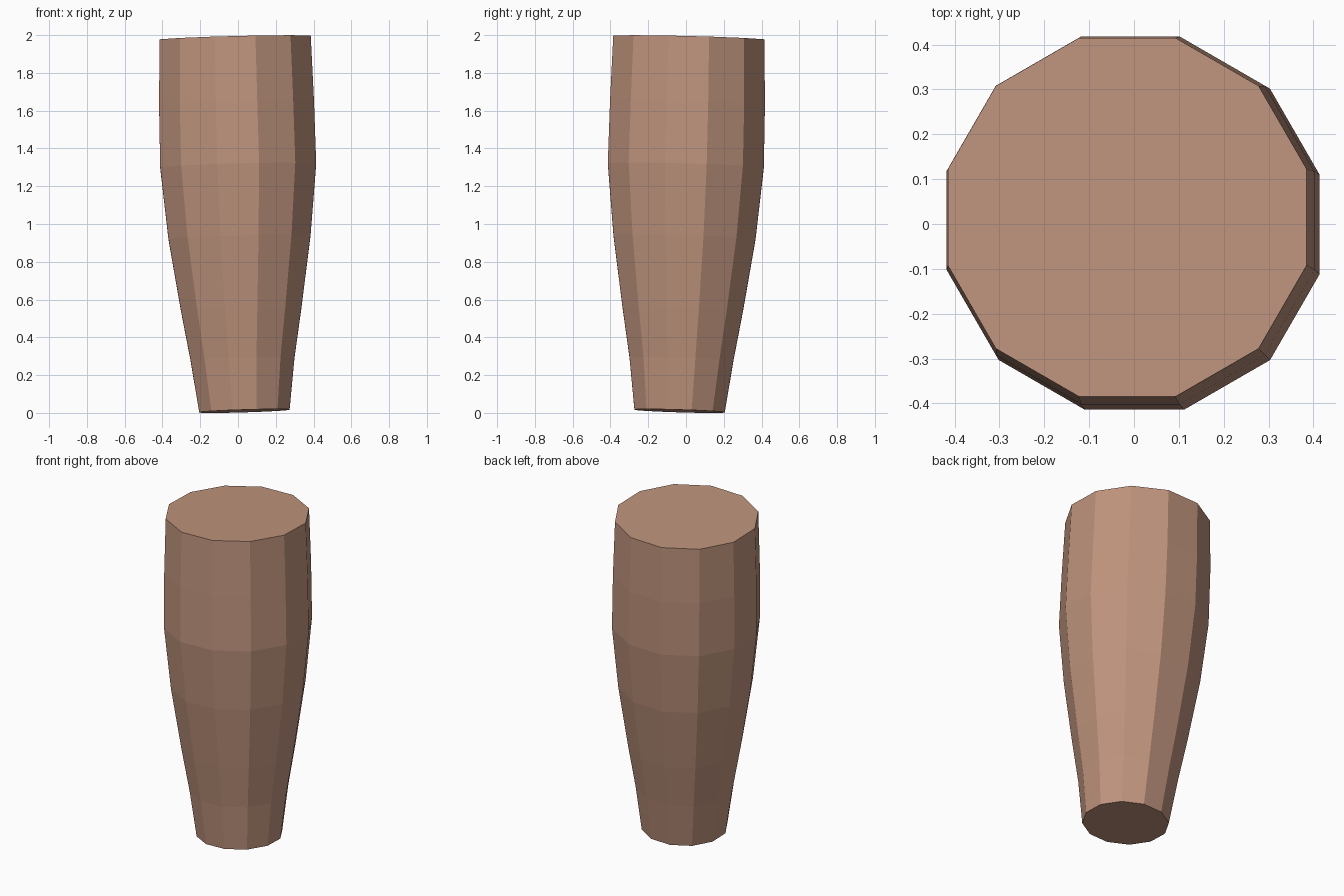
import bpy, bmesh, math

if "Cube" in bpy.data.objects:
    bpy.data.objects.remove(bpy.data.objects["Cube"])

SIDES = 12
# Rings from bottom to top: height, sideways drift, half width across flats, tilt
RINGS = [
    (0.010, 0.034, 0.239, 0.030),
    (0.285, 0.024, 0.275, 0.029),
    (0.550, 0.017, 0.319, 0.028),
    (0.930, 0.008, 0.376, 0.027),
    (1.310, 0.001, 0.413, 0.026),
    (1.645, -0.008, 0.410, 0.025),
    (1.985, -0.015, 0.400, 0.025),
]

skin = bpy.data.materials.new("tan_skin")
skin.diffuse_color = (0.52, 0.295, 0.205, 1)
skin.use_nodes = True
skin.node_tree.nodes["Principled BSDF"].inputs["Base Color"].default_value = skin.diffuse_color


def ring(bm, z, drift, half, tilt):
    """Twelve-sided ring with flats facing the axes, tipped up to the front right."""
    r = half / math.cos(math.pi / SIDES)
    verts = []
    for i in range(SIDES):
        a = 2 * math.pi * (i + 0.5) / SIDES
        x, y = r * math.cos(a), r * math.sin(a)
        verts.append(bm.verts.new((x + drift, y - drift, z + tilt * (x - y))))
    return verts


# Tapered limb segment with flat capped ends
bm = bmesh.new()
loops = [ring(bm, *spec) for spec in RINGS]
for low, high in zip(loops, loops[1:]):
    for i in range(SIDES):
        j = (i + 1) % SIDES
        bm.faces.new((low[i], low[j], high[j], high[i]))
bm.faces.new(loops[0][::-1])
bm.faces.new(loops[-1])
mesh = bpy.data.meshes.new("forearm")
bm.to_mesh(mesh)
bm.free()
mesh.materials.append(skin)
bpy.context.collection.objects.link(bpy.data.objects.new("forearm", mesh))
